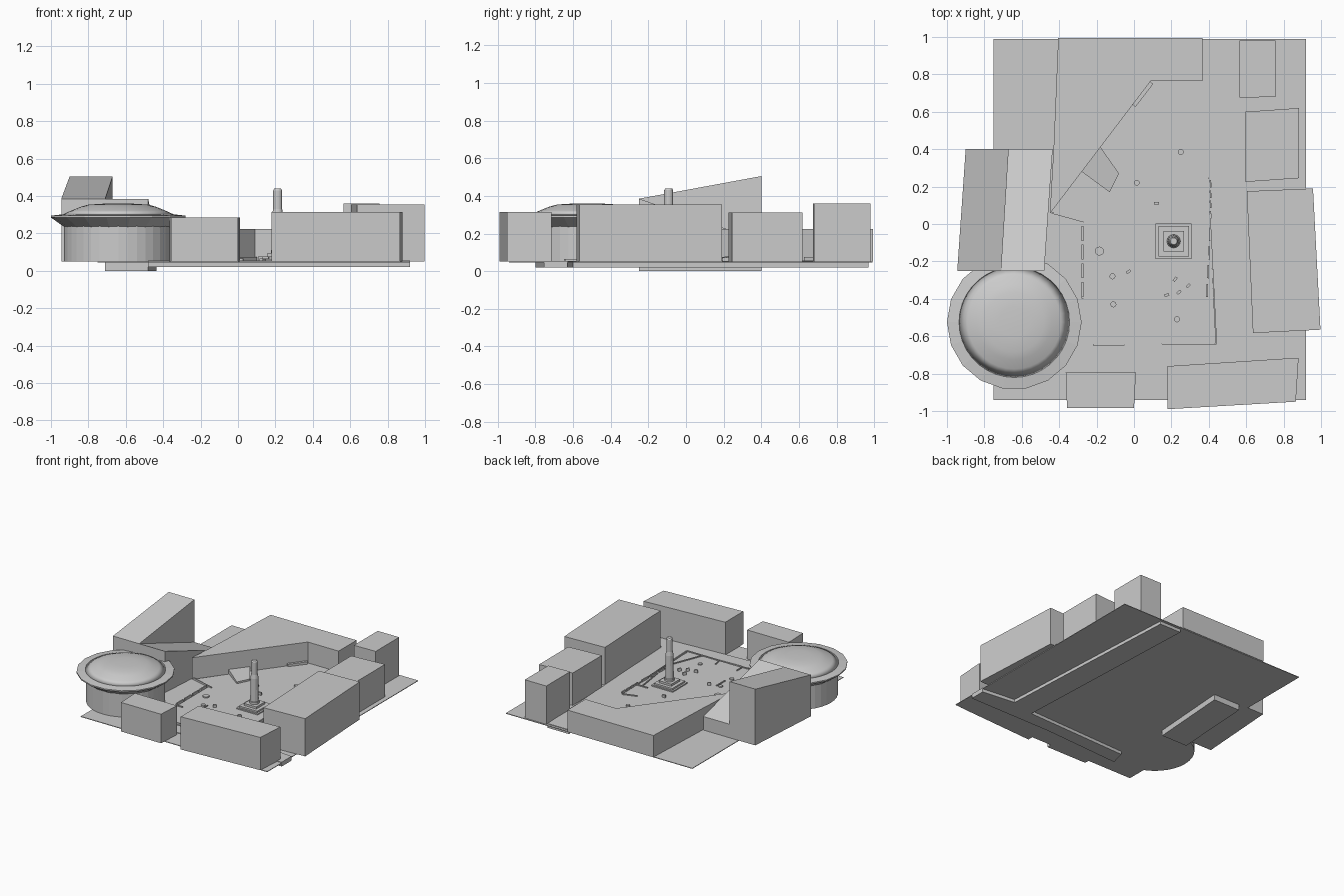
import bpy, bmesh, math
from mathutils import Vector


def finish(name, bm):
    bmesh.ops.recalc_face_normals(bm, faces=bm.faces)
    me = bpy.data.meshes.new(name)
    bm.to_mesh(me)
    bm.free()
    ob = bpy.data.objects.new(name, me)
    bpy.context.collection.objects.link(ob)
    return ob


def prism(name, pts, z0, tops):
    """Extruded footprint; tops is one height or one per corner."""
    n = len(pts)
    if not isinstance(tops, (list, tuple)):
        tops = [tops] * n
    bm = bmesh.new()
    lo = [bm.verts.new((x, y, z0)) for x, y in pts]
    hi = [bm.verts.new((p[0], p[1], t)) for p, t in zip(pts, tops)]
    bm.faces.new(lo)
    bm.faces.new(hi)
    for i in range(n):
        j = (i + 1) % n
        bm.faces.new((lo[i], lo[j], hi[j], hi[i]))
    return finish(name, bm)


def lathe(name, cx, cy, profile, n, turn=0.0):
    """Closed round part from (radius, height) pairs."""
    bm = bmesh.new()
    rings = []
    for r, z in profile:
        rings.append([bm.verts.new((cx + r * math.cos(turn + 2 * math.pi * k / n),
                                    cy + r * math.sin(turn + 2 * math.pi * k / n), z))
                      for k in range(n)])
    for a, b in zip(rings, rings[1:]):
        for k in range(n):
            m = (k + 1) % n
            bm.faces.new((a[k], a[m], b[m], b[k]))
    bm.faces.new(rings[0])
    bm.faces.new(rings[-1])
    return finish(name, bm)


def wall(name, a, b, width, z0, z1):
    """Thin straight wall between two plan points."""
    a, b = Vector(a), Vector(b)
    d = (b - a).normalized()
    s = Vector((-d.y, d.x)) * width / 2
    return prism(name, [tuple(p) for p in (a + s, b + s, b - s, a - s)], z0, z1)


def rect(x0, y0, x1, y1):
    return [(x0, y0), (x1, y0), (x1, y1), (x0, y1)]


G = 0.05  # ground level

# Ground sheet and the sunken street slab
prism("ground", rect(-0.75, -0.94, 0.92, 0.99), 0.045, G)
prism("street", [(0.37, 0.97), (0.56, 0.97), (0.60, 0.2), (0.64, -0.6), (0.92, -0.63),
                 (0.92, -0.755), (0.18, -0.76), (-0.48, -0.80), (-0.45, -0.68),
                 (0.44, -0.645), (0.41, 0.05)], 0.02, 0.055)

# Surrounding blocks
blocks = {
    "east_block": ([(0.603, 0.175), (0.957, 0.19), (0.997, -0.565), (0.636, -0.583)], 0.355),
    "east_middle_block": ([(0.595, 0.60), (0.883, 0.62), (0.883, 0.245), (0.595, 0.225)], 0.312),
    "north_east_block": ([(0.565, 0.98), (0.757, 0.98), (0.757, 0.68), (0.565, 0.675)], 0.36),
    "south_block": ([(0.18, -0.76), (0.88, -0.715), (0.865, -0.95), (0.18, -0.99)], 0.315),
    "south_west_block": ([(-0.365, -0.795), (0.01, -0.795), (0.0, -0.985), (-0.358, -0.985)], 0.285),
    "north_hall": ([(-0.405, 0.995), (0.365, 0.995), (0.365, 0.765), (0.09, 0.765),
                    (-0.45, 0.055), (-0.43, 0.4)], 0.225),
}
for name, (pts, top) in blocks.items():
    prism(name, pts, G, top)

# West building: two opposed sloping wedges
prism("rising_wedge", [(-0.945, -0.25), (-0.71, -0.25), (-0.67, 0.4), (-0.90, 0.4)],
      G, [0.385, 0.385, 0.505, 0.505])
prism("falling_wedge", [(-0.71, -0.25), (-0.48, -0.25), (-0.435, 0.4), (-0.67, 0.4)],
      0.0, [0.385, 0.385, 0.16, 0.16])

# Round hall with overhanging rim and shallow dome
cx, cy = -0.64, -0.525
lathe("round_drum", cx, cy, [(0.29, G), (0.29, 0.24)], 36)
lathe("round_rim", cx, cy, [(0.285, 0.232), (0.36, 0.285), (0.36, 0.295), (0.30, 0.302)], 18)
dome = lathe("round_dome", cx, cy, [(0.30, 0.30), (0.25, 0.323), (0.20, 0.343), (0.16, 0.354),
                                    (0.08, 0.359), (0.01, 0.36)], 36)
for p in dome.data.polygons:
    p.use_smooth = True

# Plaza column on a stepped square base
for i, (h, top) in enumerate([(0.096, 0.065), (0.082, 0.078), (0.055, 0.095)]):
    prism("column_step_%d" % i, rect(0.212 - h, -0.092 - h, 0.212 + h, -0.092 + h), G, top)
lathe("column", 0.212, -0.092, [(0.036, 0.09), (0.036, 0.11), (0.032, 0.115), (0.03, 0.30),
                                (0.024, 0.33), (0.024, 0.43), (0.018, 0.44)], 16)

# Plaza paving, entrance ramp and hall front step
prism("plaza", [(-0.43, 0.06), (-0.27, 0.01), (-0.27, -0.4), (-0.22, -0.645), (0.43, -0.64),
                (0.405, 0.05), (0.385, 0.765), (0.09, 0.765)], G, 0.056)
prism("entrance_ramp", [(-0.18, 0.412), (-0.28, 0.28), (-0.13, 0.17), (-0.08, 0.27)],
      0.05, [0.09, 0.09, 0.07, 0.07])
wall("hall_step", (0.095, 0.755), (0.0, 0.632), 0.02, G, 0.075)

# Low walls around the plaza
edges = [((-0.44, 0.06), (-0.24, 0.005)), ((-0.28, -0.395), (-0.22, -0.395)),
         ((-0.22, -0.645), (-0.05, -0.645)), ((-0.055, -0.645), (-0.055, -0.57)),
         ((0.135, -0.57), (0.15, -0.64)), ((0.15, -0.64), (0.44, -0.64)),
         ((0.30, -0.64), (0.395, -0.40)), ((0.44, -0.64), (0.405, 0.05)),
         ((0.31, 0.05), (0.405, 0.05)), ((0.36, 0.04), (0.395, -0.20)),
         ((0.29, 0.21), (0.40, 0.245)), ((-0.085, -0.38), (-0.085, -0.27))]
for i, (a, b) in enumerate(edges):
    wall("low_wall_%d" % i, a, b, 0.008, G, 0.064)

# Broken barriers along the two streets
for i in range(4):
    y = -0.39 + 0.1 * i
    wall("west_barrier_%d" % i, (-0.275, y), (-0.275, y + 0.08), 0.01, G, 0.075)
    wall("east_barrier_%d" % i, (0.39 + 0.005 * i, y), (0.392 + 0.005 * i, y + 0.07), 0.01, G, 0.072)
    y = 0.03 + 0.055 * i
    wall("north_barrier_%d" % i, (0.411, y), (0.408, y + 0.04), 0.008, G, 0.072)

# Round planters and benches
for i, (x, y, r) in enumerate([(0.25, 0.385, 0.016), (0.015, 0.22, 0.015), (-0.185, -0.145, 0.024),
                               (-0.115, -0.28, 0.016), (-0.11, -0.43, 0.016), (0.23, -0.51, 0.016)]):
    lathe("planter_%d" % i, x, y, [(r, G), (r, 0.066)], 12)
for i, (x, y, a) in enumerate([(-0.03, -0.255, 0.6), (0.22, -0.295, 0.9), (0.175, -0.38, 0.4),
                               (0.29, -0.33, 0.8), (0.12, 0.11, 0.0), (0.24, -0.365, 0.7)]):
    d = Vector((math.cos(a), math.sin(a))) * 0.013
    wall("bench_%d" % i, Vector((x, y)) - d, Vector((x, y)) + d, 0.014, G, 0.078)
